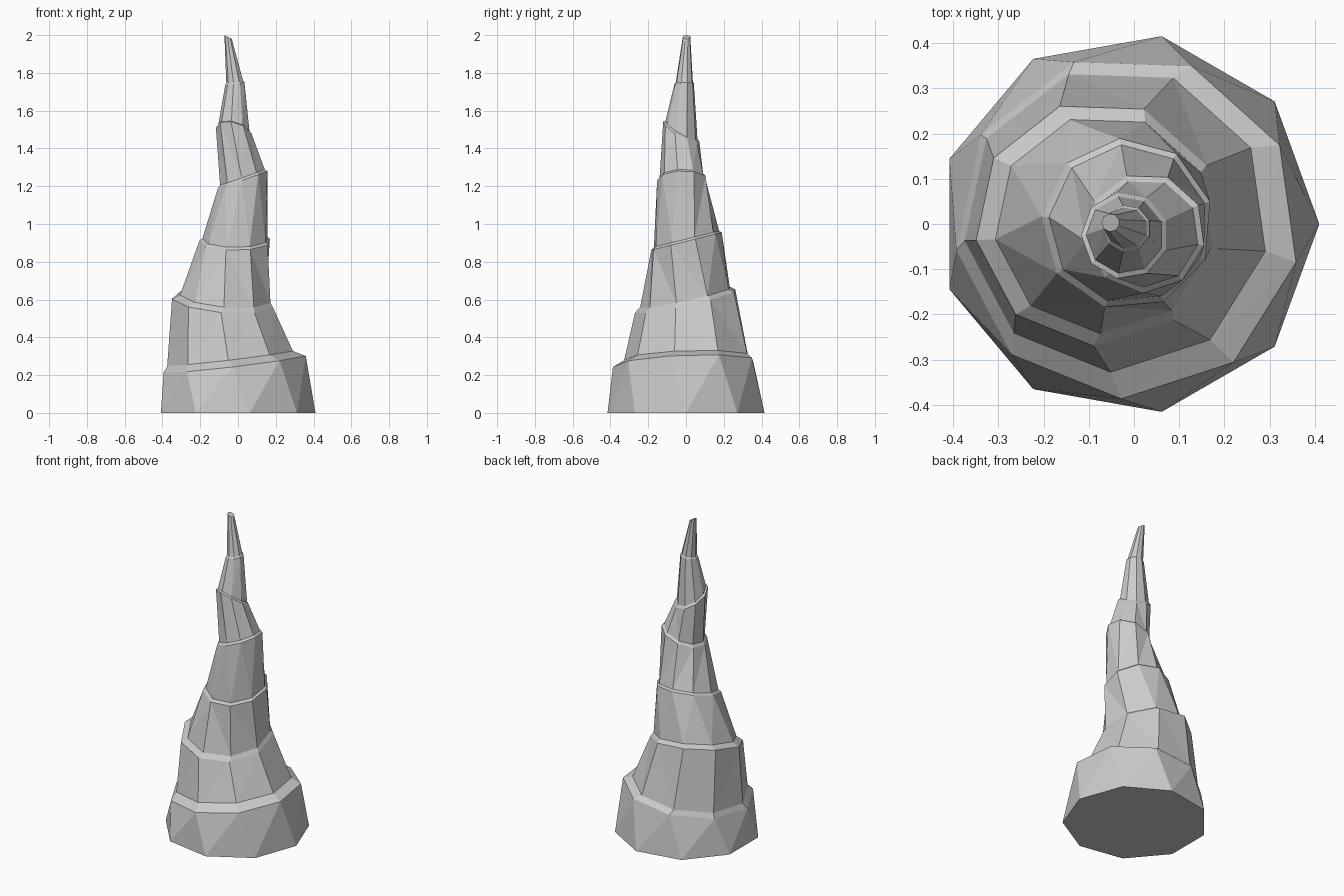
import bpy, bmesh
from math import cos, sin, radians

SIDES = 9
# Tilted rings, bottom to top; each tier ends in an outer lip and a stepped-in ring:
# centre x, y, z, radius, slope along x, slope along y, twist in degrees
RINGS = [
    (-0.012, 0.000, 0.000, 0.422, 0.00, 0.00, 0),
    (-0.015, -0.005, 0.260, 0.382, 0.12, 0.04, -12),
    (-0.040, 0.010, 0.290, 0.338, 0.12, 0.03, -12),
    (-0.080, 0.002, 0.590, 0.272, -0.08, 0.22, -12),
    (-0.066, 0.000, 0.612, 0.243, -0.08, 0.22, -12),
    (-0.015, 0.000, 0.908, 0.190, 0.00, 0.25, -25),
    (-0.013, 0.000, 0.920, 0.176, 0.00, 0.25, -25),
    (0.025, -0.020, 1.235, 0.133, 0.35, 0.02, -12),
    (0.024, -0.020, 1.248, 0.120, 0.35, 0.02, -12),
    (-0.020, -0.025, 1.485, 0.097, -0.25, -0.55, -20),
    (-0.020, -0.024, 1.495, 0.086, -0.25, -0.55, -20),
    (-0.015, -0.010, 1.745, 0.052, 0.10, 0.05, -20),
    (-0.016, -0.009, 1.752, 0.046, 0.10, 0.05, -20),
    (-0.052, 0.003, 1.990, 0.020, -0.50, 0.00, -20),
]


def add_ring(bm, cx, cy, cz, r, sx, sy, twist):
    verts = []
    for i in range(SIDES):
        a = radians(twist + i * 360 / SIDES)
        dx, dy = r * cos(a), r * sin(a)
        verts.append(bm.verts.new((cx + dx, cy + dy, cz + sx * dx + sy * dy)))
    return verts


# Loft the tiers into one closed, faceted spire
bm = bmesh.new()
rings = [add_ring(bm, *p) for p in RINGS]
for low, high in zip(rings, rings[1:]):
    for i in range(SIDES):
        j = (i + 1) % SIDES
        bm.faces.new((low[i], low[j], high[j], high[i]))
bmesh.ops.triangulate(bm, faces=bm.faces[:], quad_method='SHORT_EDGE')
# Base and tip caps
bm.faces.new(rings[0][::-1])
bm.faces.new(rings[-1])
bmesh.ops.recalc_face_normals(bm, faces=bm.faces[:])

mesh = bpy.data.meshes.new("rock_spire")
bm.to_mesh(mesh)
bm.free()
bpy.context.collection.objects.link(bpy.data.objects.new("rock_spire", mesh))
